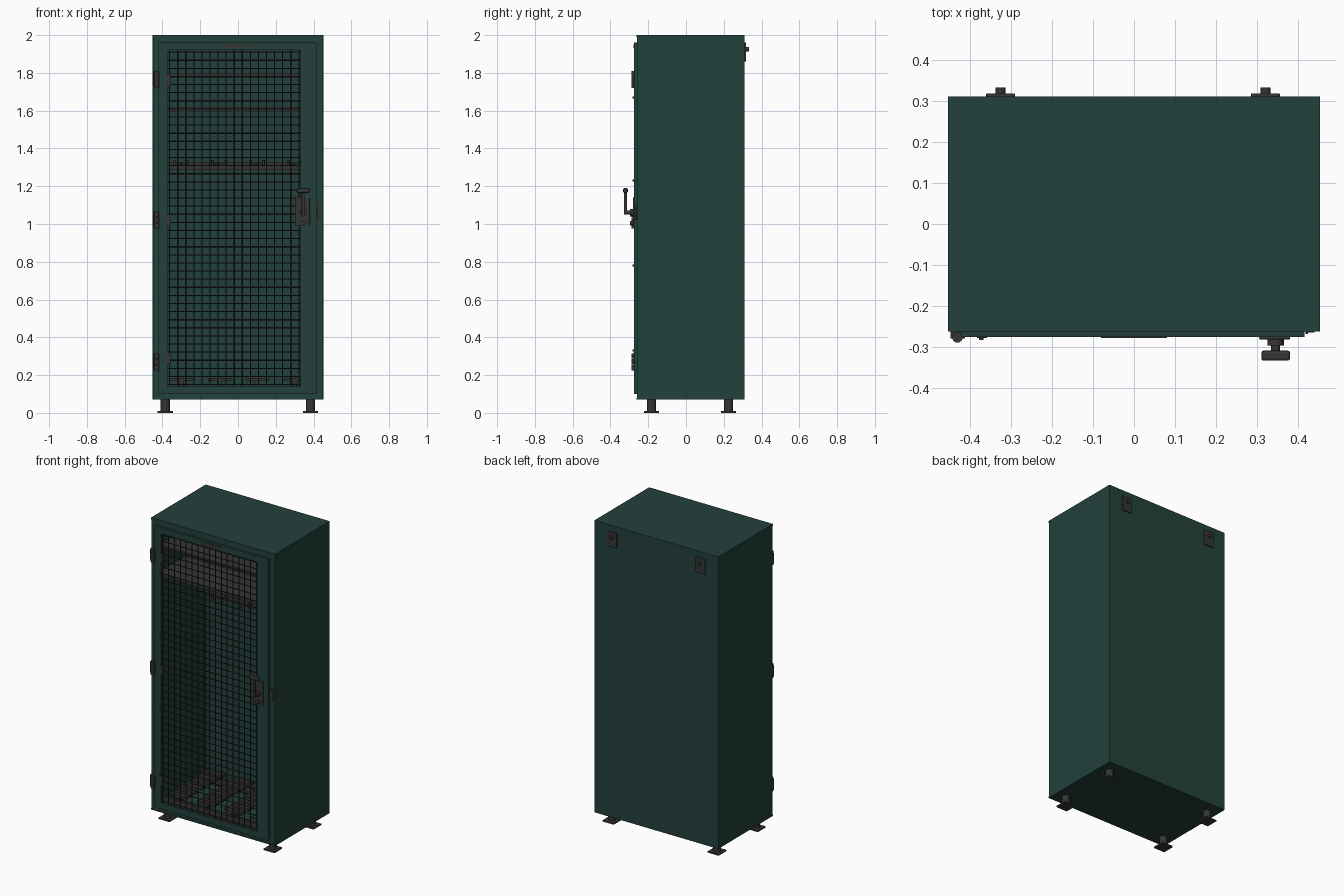
import bpy, bmesh, math
from mathutils import Matrix, Vector

if "Cube" in bpy.data.objects:
    bpy.data.objects.remove(bpy.data.objects["Cube"])


def material(name, rgb):
    m = bpy.data.materials.new(name)
    m.diffuse_color = (*rgb, 1)
    m.use_nodes = True
    m.node_tree.nodes["Principled BSDF"].inputs["Base Color"].default_value = m.diffuse_color
    return m


GREEN = material("dark green paint", (0.017, 0.052, 0.044))
GREY = material("dark grey steel", (0.036, 0.036, 0.037))
WIRE = material("blackened wire", (0.022, 0.022, 0.023))


def add_box(bm, x0, x1, y0, y1, z0, z1):
    mat = Matrix.Translation(((x0 + x1) / 2, (y0 + y1) / 2, (z0 + z1) / 2))
    mat = mat @ Matrix.Diagonal((x1 - x0, y1 - y0, z1 - z0, 1))
    bmesh.ops.create_cube(bm, size=1, matrix=mat)


def add_rod(bm, a, b, r, sides=16):
    a, b = Vector(a), Vector(b)
    rot = (b - a).to_track_quat('Z', 'Y').to_matrix().to_4x4()
    bmesh.ops.create_cone(bm, cap_ends=True, segments=sides, radius1=r, radius2=r,
                          depth=(b - a).length, matrix=Matrix.Translation((a + b) / 2) @ rot)


def part(name, mat, boxes=(), rods=(), bevel=0.0, sides=16):
    bm = bmesh.new()
    for b in boxes:
        add_box(bm, *b)
    for a, b, r in rods:
        add_rod(bm, a, b, r, sides)
    me = bpy.data.meshes.new(name)
    bm.to_mesh(me)
    bm.free()
    me.materials.append(mat)
    ob = bpy.data.objects.new(name, me)
    bpy.context.collection.objects.link(ob)
    if bevel:
        mod = ob.modifiers.new("soft edges", 'BEVEL')
        mod.width, mod.segments, mod.limit_method = bevel, 2, 'ANGLE'
    if rods:
        bpy.context.view_layer.objects.active = ob
        ob.select_set(True)
        bpy.ops.object.shade_smooth_by_angle(angle=math.radians(40))
        ob.select_set(False)
    return ob


# Cabinet shell
W, F, B, Z0, Z1, T = 0.453, -0.262, 0.31, 0.07, 2.0, 0.01
for s, n in ((-1, "left"), (1, "right")):
    xs = sorted((s * W, s * (W - T)))
    part(n + "_side_panel", GREEN, [(*xs, -0.244, B, Z0, Z1)])
    xs = sorted((s * (W - 0.002), s * 0.405))
    part(n + "_frame_post", GREEN, [(*xs, -0.260, -0.235, Z0 + 0.008, Z1 - 0.012)])
part("back_panel", GREEN, [(-W + T, W - T, B - T, B, Z0, Z1)])
part("roof_panel", GREEN, [(-W, W, F, B, Z1 - 0.012, Z1)])
part("floor_panel", GREEN, [(-W, W, F, B, Z0, Z0 + 0.01)])
part("frame_rails", GREEN, [(-0.405, 0.405, -0.260, -0.235, 1.94, Z1 - 0.012),
                            (-0.405, 0.405, -0.260, -0.235, Z0 + 0.01, 0.115)])

# Door frame
D0, D1 = -0.275, -0.2605
part("door_stiles", GREEN, [(-0.42, -0.37, D0, D1, 0.1, 1.96), (0.33, 0.415, D0, D1, 0.1, 1.96)])
part("door_rails", GREEN, [(-0.37, 0.33, D0, D1, 1.92, 1.96), (-0.37, 0.33, D0, D1, 0.1, 0.14)])
part("door_header_plate", GREY, [(-0.08, 0.08, -0.278, -0.274, 1.932, 1.95)])

# Wire mesh of the door
nx, nz = 16, 41
wires = []
for i in range(nx + 1):
    x = -0.362 + i * 0.684 / nx
    wires.append(((x, -0.268, 0.135), (x, -0.268, 1.925), 0.003))
for i in range(nz + 1):
    z = 0.15 + i * 1.76 / nz
    wires.append(((-0.375, -0.263, z), (0.335, -0.263, z), 0.003))
part("door_wire_mesh", WIRE, rods=wires, sides=8)

# Mesh clamps down the hinge side
part("mesh_clamps", GREY,
     [(-0.382, -0.358, -0.278, -0.262, z - 0.03, z + 0.03) for z in (0.29, 1.02, 1.76)])
part("mesh_clamp_bolts", GREY,
     rods=[((-0.372, -0.27, z), (-0.372, -0.282, z), 0.005) for z in (0.33, 0.78, 1.23, 1.67)])

# Hinges
for z, n in ((0.27, "lower"), (1.02, "middle"), (1.765, "upper")):
    part(n + "_hinge", GREY,
         [(-0.447, -0.412, -0.279, -0.259, z - 0.035, z + 0.035)],
         [((-0.43, -0.276, z + a), (-0.43, -0.276, z + b), 0.013)
          for a, b in ((-0.045, -0.017), (-0.015, 0.015), (0.017, 0.045))])

# Lock plate, lever handle and key cylinder
part("lock_plate", GREY, [(0.305, 0.38, -0.281, -0.274, 0.99, 1.14)], bevel=0.002)
part("handle_boss", GREY, rods=[((0.345, -0.278, 1.06), (0.345, -0.296, 1.06), 0.02),
                                ((0.345, -0.29, 1.06), (0.345, -0.322, 1.06), 0.011)])
part("handle_lever", GREY, [(0.337, 0.353, -0.328, -0.312, 1.05, 1.175)], bevel=0.003)
part("handle_grip", GREY, [(0.31, 0.38, -0.333, -0.308, 1.165, 1.19)], bevel=0.006)
part("key_cylinder", GREY, rods=[((0.345, -0.278, 1.005), (0.345, -0.297, 1.005), 0.012)])
part("strike_plate", GREY, [(0.418, 0.44, -0.264, -0.258, 1.02, 1.1),
                            (0.418, 0.424, -0.268, -0.258, 1.03, 1.09)])

# Shelves with turned-down front and back lips
for z, n in ((1.80, "upper"), (1.62, "lower")):
    part(n + "_shelf", GREY, [(-0.44, 0.44, -0.2, 0.29, z - 0.008, z),
                              (-0.44, 0.44, -0.2, -0.192, z - 0.025, z),
                              (-0.44, 0.44, 0.282, 0.29, z - 0.025, z)])

# Hook rail with double coat hooks
part("hook_rail", GREY, [(-0.44, 0.44, 0.285, 0.3, 1.285, 1.325)])
for i in range(4):
    x = -0.3 + 0.2 * i
    rods = [((x, 0.29, 1.315), (x, 0.25, 1.315), 0.008)]
    for s in (-1, 1):
        rods += [((x, 0.25, 1.315), (x + s * 0.035, 0.215, 1.315), 0.006),
                 ((x + s * 0.035, 0.215, 1.31), (x + s * 0.035, 0.215, 1.34), 0.007)]
    part("coat_hook_%d" % (i + 1), GREY, rods=rods, sides=10)

# Slatted floor rack
slats = [(x, x + 0.125, -0.2 + j * 0.075, -0.15 + j * 0.075, 0.17, 0.185)
         for x in (-0.36, -0.16, 0.04, 0.24) for j in range(6)]
bearers = [(x - 0.012, x + 0.012, -0.2, 0.25, 0.14, 0.17) for x in (-0.3, -0.1, 0.1, 0.3)]
rails = [(-0.43, 0.43, y, y + 0.02, 0.08, 0.14) for y in (-0.19, 0.22)]
part("floor_rack", GREY, slats + bearers + rails)

# Feet
for x, sx in ((-0.385, "left"), (0.383, "right")):
    for y, sy in ((-0.183, "front"), (0.226, "back")):
        part("%s_%s_foot" % (sy, sx), GREY,
             [(x - 0.04, x + 0.04, y - 0.04, y + 0.04, 0.0, 0.009)],
             [((x, y, 0.005), (x, y, Z0 + 0.005), 0.024)])

# Wall brackets on the back
for x, n in ((-0.325, "left"), (0.32, "right")):
    part(n + "_wall_bracket", GREY, [(x - 0.035, x + 0.035, B - 0.001, B + 0.008, 1.86, 1.96)], bevel=0.002)
    part(n + "_wall_bolt", GREY, rods=[((x, B, 1.925), (x, 0.333, 1.925), 0.012)])
